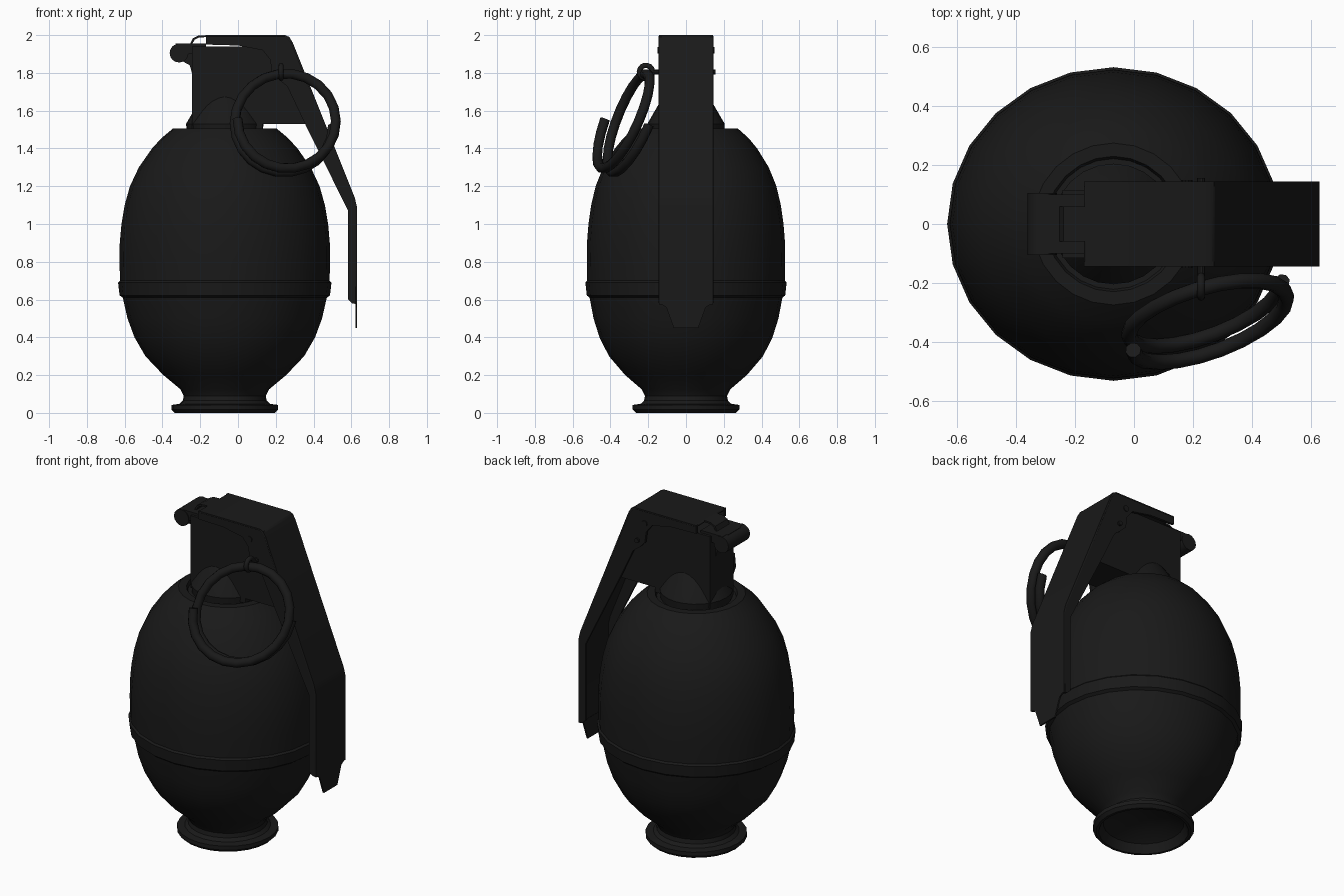
import bpy, bmesh, math
from mathutils import Vector

if "Cube" in bpy.data.objects:
    bpy.data.objects.remove(bpy.data.objects["Cube"])

CX = -0.07          # axis of the round body
dark = bpy.data.materials.new("dark_metal")
dark.diffuse_color = (0.01, 0.01, 0.01, 1)
dark.use_nodes = True
dark.node_tree.nodes["Principled BSDF"].inputs["Base Color"].default_value = dark.diffuse_color


def finish(name, bm, angle=30):
    bmesh.ops.remove_doubles(bm, verts=bm.verts, dist=1e-5)
    bmesh.ops.recalc_face_normals(bm, faces=bm.faces)
    me = bpy.data.meshes.new(name)
    bm.to_mesh(me)
    bm.free()
    ob = bpy.data.objects.new(name, me)
    bpy.context.collection.objects.link(ob)
    me.materials.append(dark)
    bpy.ops.object.select_all(action='DESELECT')
    ob.select_set(True)
    bpy.context.view_layer.objects.active = ob
    bpy.ops.object.shade_smooth_by_angle(angle=math.radians(angle))
    return ob


def skin(bm, rings, close_ends=False):
    """Bridge successive closed rings of vertices."""
    n = len(rings[0])
    for a, b in zip(rings, rings[1:]):
        for i in range(n):
            bm.faces.new((a[i], a[(i + 1) % n], b[(i + 1) % n], b[i]))
    if close_ends:
        bm.faces.new(rings[0])
        bm.faces.new(rings[-1])


def lathe(name, profile, n=24):
    """Revolve (radius, z); wide rings are slightly narrower along y."""
    bm = bmesh.new()
    rings = []
    for r, z in profile:
        ry = r * (1 - 0.057 * max(0, min(1, (r - 0.28) / 0.27)))
        rings.append([bm.verts.new((CX + r * math.cos(t), ry * math.sin(t), z))
                      for t in (math.tau * i / n for i in range(n))])
    skin(bm, rings, True)
    return finish(name, bm)


def prism(name, pts, a, b, axis='y', bevel=0):
    """Extrude an outline: xz points along y, or yz points along x."""
    bm = bmesh.new()
    put = (lambda p, d: (p[0], d, p[1])) if axis == 'y' else (lambda p, d: (d, p[0], p[1]))
    skin(bm, [[bm.verts.new(put(p, d)) for p in pts] for d in (a, b)], True)
    ob = finish(name, bm)
    if bevel:
        m = ob.modifiers.new("bevel", 'BEVEL')
        m.width, m.segments, m.limit_method = bevel, 2, 'ANGLE'
    return ob


def rod(name, x, z, r, y0, y1, n=16):
    pts = [(x + r * math.cos(math.tau * i / n), z + r * math.sin(math.tau * i / n)) for i in range(n)]
    return prism(name, pts, y0, y1)


def tube(name, path, frame, r, n=8, closed=False):
    """Sweep a circle; frame(i) gives the two cross-section axes."""
    bm = bmesh.new()
    rings = []
    for i, p in enumerate(path):
        a, b = frame(i)
        rings.append([bm.verts.new(p + r * (a * math.cos(t) + b * math.sin(t)))
                      for t in (math.tau * k / n for k in range(n))])
    if closed:
        rings.append(rings[0])
    skin(bm, rings, not closed)
    return finish(name, bm, 50)


# Egg-shaped body with waist band, flared foot and hollow underside
lathe("body", [
    (0.02, 0.11), (0.15, 0.09), (0.225, 0.05), (0.25, 0.0), (0.265, 0.0), (0.283, 0.018),
    (0.283, 0.042), (0.24, 0.048), (0.222, 0.065), (0.217, 0.09), (0.235, 0.125),
    (0.325, 0.2), (0.42, 0.3), (0.478, 0.4), (0.515, 0.5), (0.54, 0.61),
    (0.557, 0.622), (0.565, 0.69), (0.555, 0.7), (0.557, 0.8), (0.556, 0.9),
    (0.547, 1.0), (0.53, 1.1), (0.502, 1.2), (0.455, 1.3), (0.385, 1.4),
    (0.335, 1.455), (0.275, 1.505), (0.23, 1.505), (0.222, 1.485), (0.02, 1.485)])

# Conical neck of the fuse
lathe("neck", [(0.2, 1.48), (0.205, 1.53), (0.147, 1.63), (0.08, 1.72)])

# Fuse block
prism("fuse_block", [(-0.243, 1.5), (0.13, 1.5), (0.13, 1.53), (0.365, 1.53),
                     (0.39, 1.6), (0.25, 1.94), (-0.243, 1.94)], -0.115, 0.115)

# Hinge bracket and hinge roll at the head
prism("hinge_bracket", [(-0.33, 1.955), (-0.17, 1.955), (-0.17, 1.8), (-0.244, 1.8),
                        (-0.255, 1.84), (-0.3, 1.865)], -0.06, 0.06)
for s in (-1, 1):
    prism("hinge_shelf", [(-0.32, 1.955), (-0.17, 1.955), (-0.17, 1.9), (-0.32, 1.9)],
          s * 0.06, s * 0.1)
rod("hinge_roll", -0.312, 1.905, 0.05, -0.105, 0.105)

# Lever tongue hooking down over the hinge
prism("lever_tongue", [(-0.16, 2.0), (-0.21, 1.997), (-0.24, 1.982), (-0.258, 1.945),
                       (-0.247, 1.945), (-0.23, 1.975), (-0.207, 1.987), (-0.16, 1.99)], -0.06, 0.06)

# Lever: outer plate, side flanges and thin tapered tip
outer = [(-0.17, 2.0), (0.25, 2.0), (0.272, 1.99), (0.29, 1.96), (0.618, 1.14), (0.63, 1.09), (0.63, 0.575)]
prism("lever_plate", outer + [(0.615, 0.575), (0.615, 1.09), (0.604, 1.135), (0.274, 1.955),
                              (0.247, 1.985), (-0.17, 1.985)], -0.145, 0.145, bevel=0.008)
flange = outer[:-1] + [(0.63, 0.575), (0.605, 0.58), (0.583, 0.6), (0.583, 1.07), (0.36, 1.52),
                       (0.26, 1.73), (0.215, 1.765), (0.18, 1.8), (0.17, 1.87), (0.13, 1.92),
                       (0.0, 1.945), (-0.17, 1.95)]
for s in (-1, 1):
    prism("lever_flange", flange, s * 0.128, s * 0.144)
prism("lever_tip", [(-0.14, 0.6), (-0.14, 0.58), (-0.105, 0.56), (-0.065, 0.45),
                    (0.065, 0.45), (0.105, 0.56), (0.14, 0.58), (0.14, 0.6)], 0.621, 0.63, 'x')

# Safety pin, rivet and the small eye holding the ring
rod("safety_pin", 0.228, 1.805, 0.014, -0.18, 0.157, 10)
rod("rivet", 0.18, 1.92, 0.018, -0.15, 0.15, 10)
X = Vector((1, 0, 0))
N = 14
dirs = [Vector((0, math.cos(math.tau * i / N), math.sin(math.tau * i / N))) for i in range(N)]
tube("pin_eye", [Vector((0.228, -0.212, 1.805)) + 0.035 * d for d in dirs],
     lambda i: (dirs[i], X), 0.014, closed=True)

# Split pull ring: one and a half coils, doubled along the bottom
u = Vector((math.cos(math.radians(16)), math.sin(math.radians(16)), 0))
v = Vector((0, 0.105, 0.27)).normalized()
w = u.cross(v).normalized()
R, C, STEPS = 0.275, Vector((0.25, -0.312, 1.54)), 33
ang = [math.pi + 3 * math.pi * i / STEPS for i in range(STEPS + 1)]
rad = [u * math.cos(t) + v * math.sin(t) for t in ang]
coil = [C + R * d + w * (0.045 - 0.09 * i / STEPS) for i, d in enumerate(rad)]
tube("pull_ring", coil, lambda i: (rad[i], w), 0.027)
